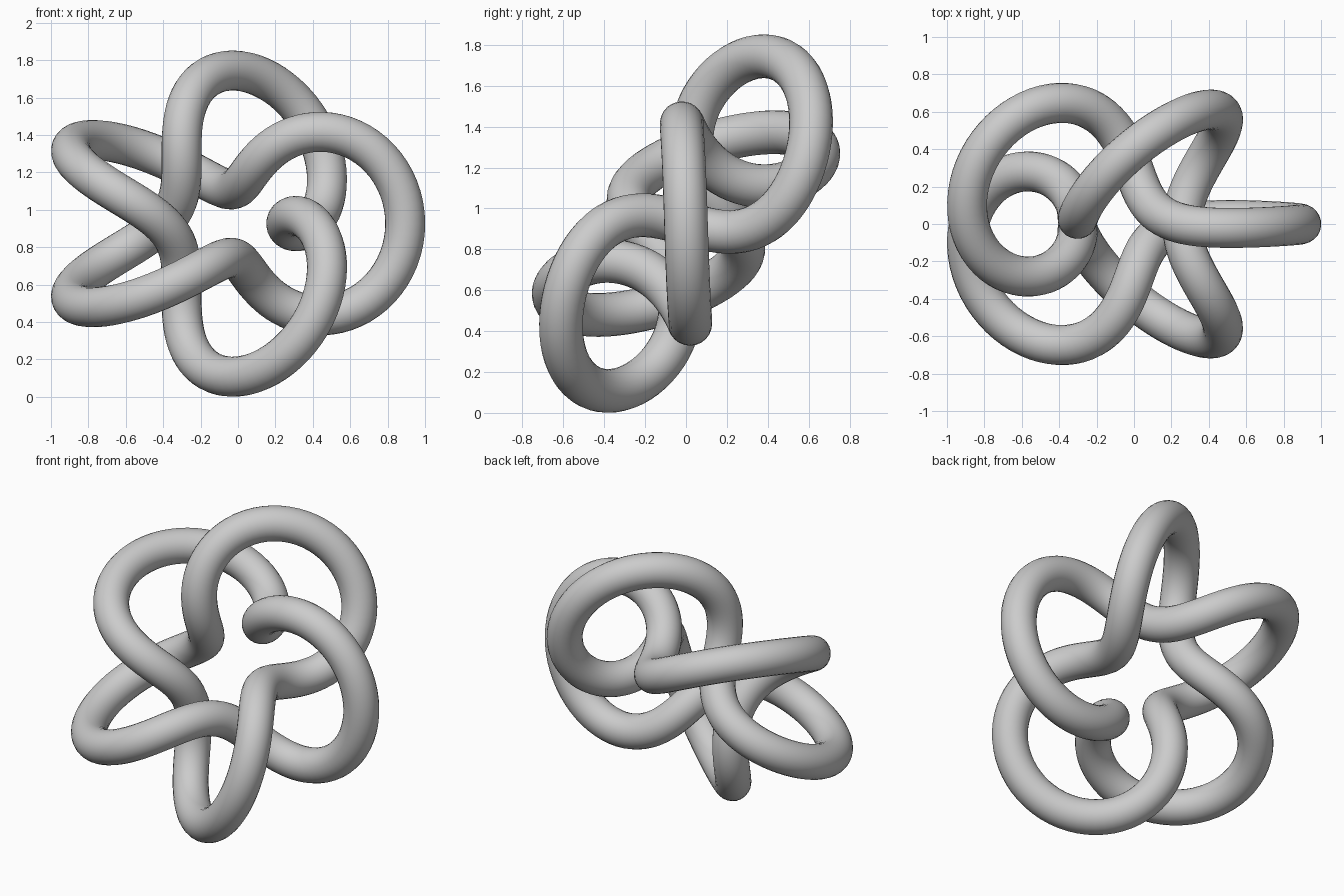
import bpy
from math import sin, cos, pi, radians

if "Cube" in bpy.data.objects:
    bpy.data.objects.remove(bpy.data.objects["Cube"])

# Five-lobed torus knot: two turns round the axis, ring radius twice the lobe radius
LOBE = 0.318
RING = 2 * LOBE
TUBE = 0.107
TILT = radians(38)       # lean of the knot's plane, back from vertical
OFFSET_X = -0.06
CENTRE_Z = 0.926
STEPS = 320


def knot_point(t):
    rho = RING + LOBE * cos(2.5 * t)
    u, v, w = rho * cos(t), rho * sin(t), LOBE * sin(2.5 * t)
    return (u + OFFSET_X,
            v * sin(TILT) - w * cos(TILT),
            v * cos(TILT) + w * sin(TILT) + CENTRE_Z)


# Closed centre line swept with a round section
curve = bpy.data.curves.new("knot_tube", 'CURVE')
curve.dimensions = '3D'
curve.bevel_depth = TUBE
curve.bevel_resolution = 10
spline = curve.splines.new('POLY')
spline.points.add(STEPS - 1)
for i, p in enumerate(spline.points):
    p.co = (*knot_point(4 * pi * i / STEPS), 1)
spline.use_cyclic_u = True
spline.use_smooth = True

knot = bpy.data.objects.new("knot_tube", curve)
bpy.context.collection.objects.link(knot)

# Turn the tube into a smooth mesh
bpy.context.view_layer.objects.active = knot
knot.select_set(True)
bpy.ops.object.convert(target='MESH')
bpy.ops.object.shade_smooth()
